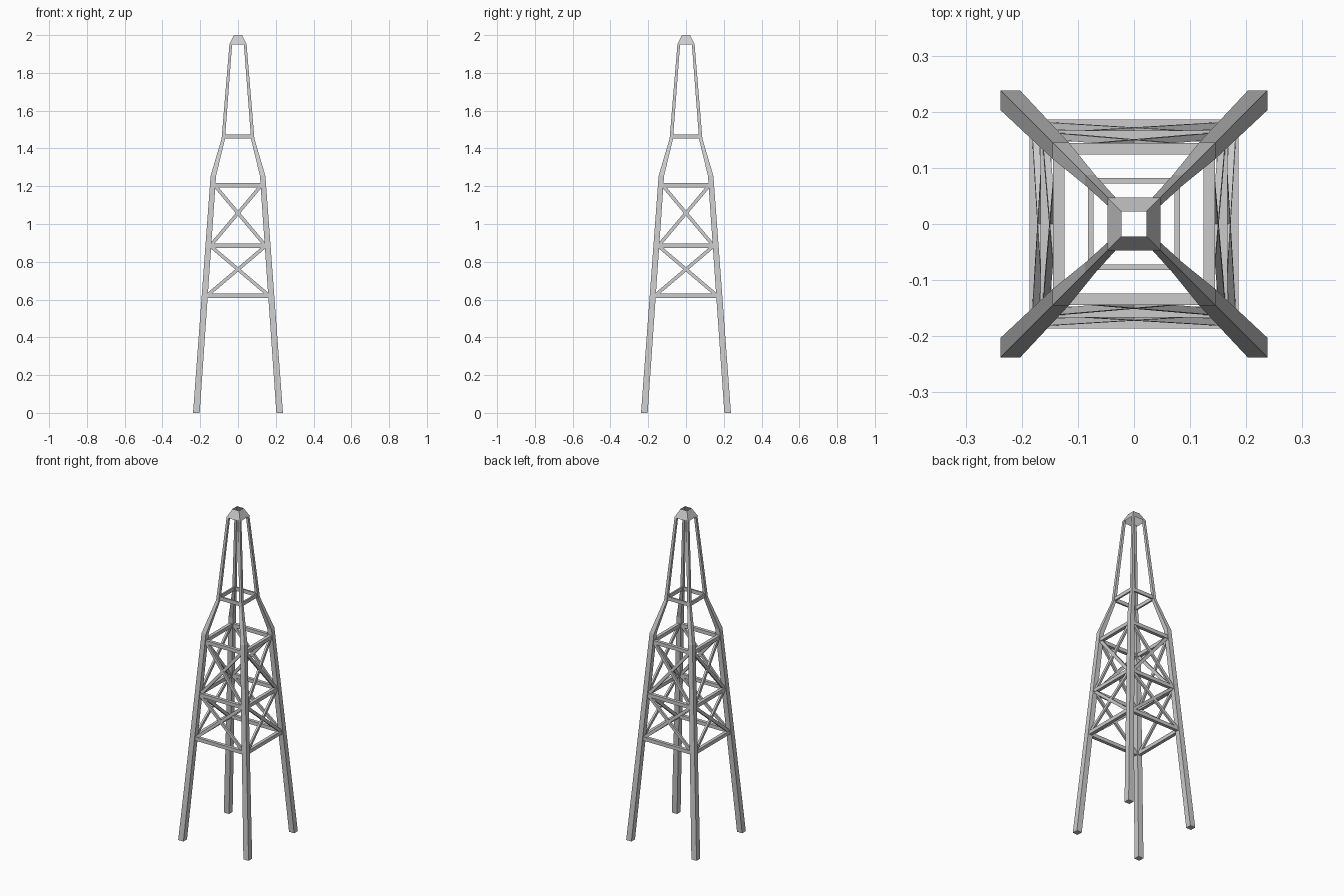
import bpy
from math import pi
from mathutils import Vector, Matrix

if "Cube" in bpy.data.objects:
    bpy.data.objects.remove(bpy.data.objects["Cube"])

# leg profile: height, outer half-width, inner half-width
LEG = [(0, .238, .203), (1.255, .145, .116), (1.45, .087, .069), (1.955, .045, .031)]


def leg_at(z):
    for (z0, o0, i0), (z1, o1, i1) in zip(LEG, LEG[1:]):
        if z <= z1:
            t = (z - z0) / (z1 - z0)
            return o0 + (o1 - o0) * t, i0 + (i1 - i0) * t


def make(name, verts, faces):
    me = bpy.data.meshes.new(name)
    me.from_pydata([tuple(v) for v in verts], [], faces)
    me.update()
    ob = bpy.data.objects.new(name, me)
    bpy.context.collection.objects.link(ob)
    return ob


def loft(name, rings, closed=True):
    # skin a stack of four-cornered rings
    verts = [v for r in rings for v in r]
    faces = []
    for k in range(len(rings) - 1):
        a = k * 4
        faces += [(a + j, a + (j + 1) % 4, a + 4 + (j + 1) % 4, a + 4 + j) for j in range(4)]
    if closed:
        n = len(verts)
        faces += [(3, 2, 1, 0), (n - 4, n - 3, n - 2, n - 1)]
    return make(name, verts, faces)


def four_sides(ob):
    # repeat a part around the tower axis
    base = ob.name
    ob.name = base + "_1"
    for k in range(1, 4):
        c = bpy.data.objects.new(f"{base}_{k + 1}", ob.data)
        c.matrix_world = Matrix.Rotation(k * pi / 2, 4, 'Z')
        bpy.context.collection.objects.link(c)


def bar(name, a, b, width, depth):
    # rectangular bar on the front side, depth running roughly along y
    a, b = Vector(a), Vector(b)
    d = (b - a).normalized()
    w = Vector((0, 1, 0)).cross(d).normalized() * width / 2
    n = d.cross(w).normalized() * depth / 2
    corners = [w + n, n - w, -w - n, w - n]
    four_sides(loft(name, [[p + c for c in corners] for p in (a, b)]))


# four bent, tapering legs
four_sides(loft("leg", [[(i, i, z), (o, i, z), (o, o, z), (i, o, z)] for z, o, i in LEG]))

# horizontal rings of beams
LEVELS = [.62, .885, 1.205, 1.463]
for n, z in enumerate(LEVELS):
    o, i = leg_at(z)
    mid = (o + i) / 2
    width = .02 if n < 3 else .01
    bar(f"ring_beam_{n + 1}", (-mid, -mid, z), (mid, -mid, z), .022, width)

# crossed braces in the two middle bays
for n, (z0, z1) in enumerate(zip(LEVELS[:2], LEVELS[1:3])):
    za, zb = z0 + .005, z1 - .005
    (o0, i0), (o1, i1) = leg_at(za), leg_at(zb)
    y0, y1 = -(o0 + i0) / 2, -(o1 + i1) / 2
    for s, side in ((1, "left"), (-1, "right")):
        bar(f"cross_brace_{n + 1}_{side}", (-s * i0, y0, za), (s * i1, y1, zb), .018, .012)

# open tapered collar at the tip
loft("top_collar", [[(-h, -h, z), (h, -h, z), (h, h, z), (-h, h, z)]
                    for h, z in ((.047, 1.95), (.022, 2.0))], closed=False)
